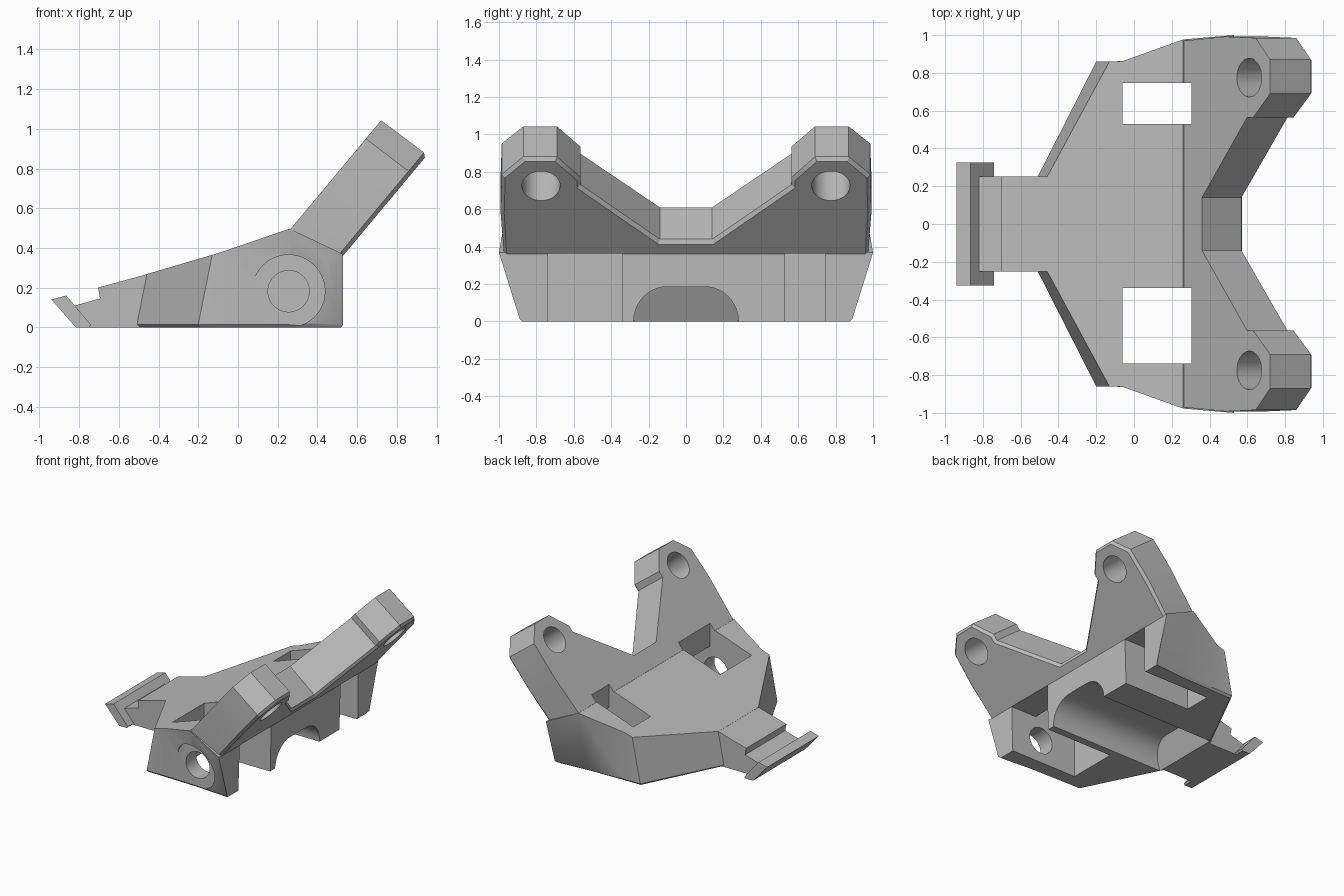
import bpy, bmesh, math
from mathutils import Vector

cube = bpy.data.objects.get("Cube")
if cube:
    bpy.data.objects.remove(cube)

grey = bpy.data.materials.new("plain_grey")
grey.use_nodes = True
grey.diffuse_color = (0.5, 0.5, 0.5, 1)
grey.node_tree.nodes["Principled BSDF"].inputs["Base Color"].default_value = grey.diffuse_color


def finish(name, bm):
    bmesh.ops.recalc_face_normals(bm, faces=bm.faces[:])
    mesh = bpy.data.meshes.new(name)
    bm.to_mesh(mesh)
    bm.free()
    mesh.materials.append(grey)
    obj = bpy.data.objects.new(name, mesh)
    bpy.context.collection.objects.link(obj)
    return obj


def loft(name, rings):
    """Skin closed rings of equal length and cap both ends."""
    bm = bmesh.new()
    loops = [[bm.verts.new(p) for p in ring] for ring in rings]
    n = len(loops[0])
    for a, b in zip(loops, loops[1:]):
        for i in range(n):
            j = (i + 1) % n
            bm.faces.new((a[i], a[j], b[j], b[i]))
    bm.faces.new(loops[0])
    bm.faces.new(loops[-1][::-1])
    return finish(name, bm)


def side_prism(name, profile, y0, y1):
    return loft(name, [[(x, y, z) for x, z in profile] for y in (y0, y1)])


def rod(name, start, end, radius):
    start, end = Vector(start), Vector(end)
    bpy.ops.mesh.primitive_cylinder_add(vertices=48, radius=radius, depth=(end - start).length,
                                        location=(start + end) / 2)
    obj = bpy.context.object
    obj.name = name
    obj.rotation_euler = (end - start).to_track_quat('Z', 'Y').to_euler()
    return obj


def volume(obj):
    bm = bmesh.new()
    bm.from_object(obj, bpy.context.evaluated_depsgraph_get())
    result = bm.calc_volume(signed=True)
    bm.free()
    return result


def combine(target, tool, operation):
    """Boolean with the first solver whose volume changes the right way."""
    before = volume(target)
    mod = target.modifiers.new(tool.name, 'BOOLEAN')
    mod.operation, mod.object, mod.use_self = operation, tool, True
    for solver in ('MANIFOLD', 'EXACT'):
        mod.solver = solver
        bpy.context.view_layer.update()
        after = volume(target)
        if (after > before) if operation == 'UNION' else (0 < after < before):
            break
    bpy.context.view_layer.objects.active = target
    bpy.ops.object.modifier_apply(modifier=mod.name)
    bpy.data.objects.remove(tool)


# Main body: bottom x, bottom half width, top x, top half width, top height
stations = [(-0.51, 0.25, -0.46, 0.25, 0.268), (-0.2, 0.86, -0.13, 0.86, 0.365),
            (-0.06, 0.862, -0.06, 0.862, 0.387), (0.26, 0.87, 0.26, 0.977, 0.497),
            (0.53, 0.89, 0.53, 1.0, 0.368)]
rings = []
for xb, yb, xt, yt, zt in stations:
    half = [(xb * 0.98, yb - 0.015, 0), (xb, yb, 0.015), (xt, yt, zt)]
    rings.append(half + [(x, -y, z) for x, y, z in reversed(half)])
bracket = loft("bracket", rings)

# Neck and hooked crossbar
neck = side_prism("neck", [(-0.82, 0.11), (-0.695, 0.145), (-0.705, 0.2), (-0.45, 0.27),
                           (-0.4, 0.27), (-0.4, 0), (-0.8, 0)], -0.252, 0.252)
hook = side_prism("hook_bar", [(-0.94, 0.14), (-0.865, 0.16), (-0.74, 0.012), (-0.75, 0),
                               (-0.815, 0), (-0.83, 0.015)], -0.325, 0.325)
combine(bracket, neck, 'UNION')
combine(bracket, hook, 'UNION')

# Tilted plate with two arms: u runs up the slope, t runs through the plate
thick, edge = 0.29, 0.02


def tilt(y, u, t):
    return (0.26 + 0.64 * u + 0.767 * t, y, 0.49 + 0.767 * u - 0.64 * t)


arm = [(0.97, 0), (0.992, 0.35), (0.985, 0.6), (0.87, 0.72), (0.69, 0.72),
       (0.565, 0.58), (0.565, 0.53), (0.14, 0.156)]
outline = arm + [(-y, u) for y, u in reversed(arm)]
bm = bmesh.new()
top = [bm.verts.new(tilt(y, u, 0)) for y, u in outline]
low = [bm.verts.new(tilt(y, u * 1.02, thick - edge)) for y, u in outline]
for i in range(len(outline)):
    j = (i + 1) % len(outline)
    bm.faces.new((top[i], top[j], low[j], low[i]))
bm.faces.new(top)
under = bm.faces.new(low[::-1])
bmesh.ops.recalc_face_normals(bm, faces=bm.faces[:])
bmesh.ops.inset_region(bm, faces=[under], thickness=edge, depth=edge)
combine(bracket, finish("arm_plate", bm), 'UNION')

# Slots open at the back and bottom, each with a window through the top
slot = [(-0.06, -0.1), (0.8, -0.1), (0.8, 0.362), (0.305, 0.362), (0.305, 0.9), (-0.06, 0.9)]
for y0, y1 in ((0.53, 0.747), (-0.738, -0.34)):
    combine(bracket, side_prism("slot_cutter", slot, y0, y1), 'DIFFERENCE')

# Rounded channel along the underside with a sloped end
arc = [(0.1 + 0.18 * math.cos(a), 0.185 * math.sin(a))
       for a in (math.pi / 2 * i / 12 for i in range(13))]
right = [(0.28, -0.1)] + arc
channel = right + [(-y, z) for y, z in reversed(right)]
combine(bracket, loft("channel_cutter", [[(-0.48 + 0.5 * z, y, z) for y, z in channel],
                                         [(0.8, y, z) for y, z in channel]]), 'DIFFERENCE')

# Bolt holes through the arms
for y in (-0.775, 0.775):
    combine(bracket, rod("arm_hole", tilt(y, 0.547, -0.2), tilt(y, 0.547, 0.5), 0.102), 'DIFFERENCE')

# Hole with a flat seat, in the right side wall only
combine(bracket, rod("seat", (0.255, -0.868, 0.182), (0.255, -1.2, 0.182), 0.183), 'DIFFERENCE')
combine(bracket, rod("side_hole", (0.255, -0.6, 0.182), (0.255, -1.2, 0.182), 0.104), 'DIFFERENCE')

bracket.data.materials.clear()
bracket.data.materials.append(grey)
bpy.ops.object.select_all(action='DESELECT')
bracket.select_set(True)
bpy.context.view_layer.objects.active = bracket
bpy.ops.object.shade_smooth_by_angle(angle=math.radians(30))
